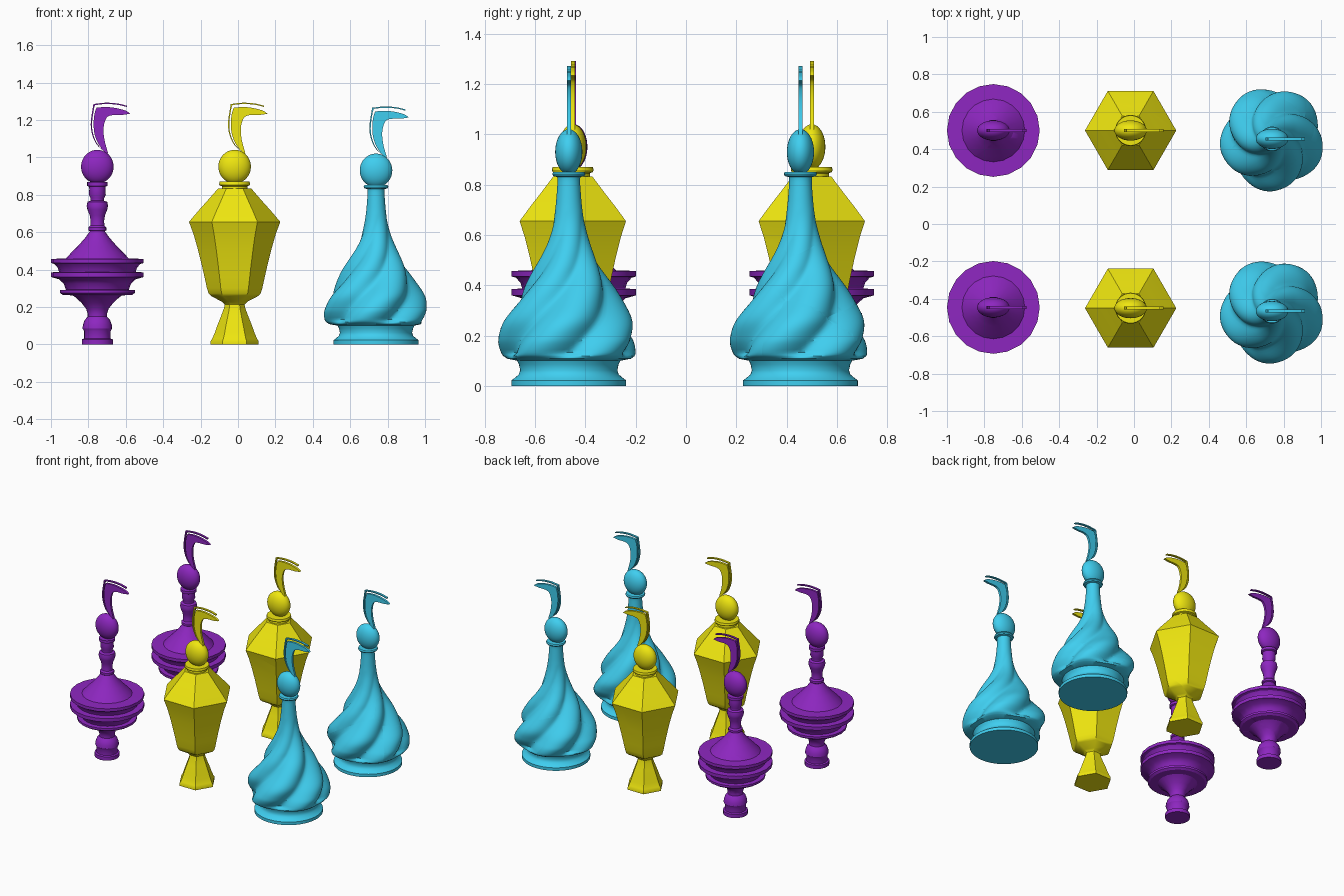
import bpy, bmesh, math, random
from mathutils import Vector

if "Cube" in bpy.data.objects:
    bpy.data.objects.remove(bpy.data.objects["Cube"])


def material(name, rgb):
    m = bpy.data.materials.new(name)
    m.diffuse_color = (*rgb, 1)
    m.use_nodes = True
    m.node_tree.nodes["Principled BSDF"].inputs["Base Color"].default_value = m.diffuse_color
    return m


PURPLE = material("purple", (0.27, 0.02, 0.53))
YELLOW = material("yellow", (0.87, 0.80, 0.005))
BLUE = material("blue", (0.05, 0.62, 0.87))


def finish(bm, name, mat, loc, angle=32):
    bmesh.ops.recalc_face_normals(bm, faces=bm.faces)
    me = bpy.data.meshes.new(name)
    bm.to_mesh(me)
    bm.free()
    me.materials.append(mat)
    me.shade_smooth()
    me.set_sharp_from_angle(angle=math.radians(angle))
    ob = bpy.data.objects.new(name, me)
    ob.location = loc
    bpy.context.collection.objects.link(ob)
    return ob


def smooth_path(pts, steps=5):
    """Catmull-Rom curve through the given 2D points."""
    p = [Vector(q) for q in pts]
    p = [2 * p[0] - p[1]] + p + [2 * p[-1] - p[-2]]
    out = []
    for a, b, c, d in zip(p, p[1:], p[2:], p[3:]):
        for i in range(steps):
            t = i / steps
            out.append(0.5 * (2 * b + (c - a) * t + (2 * a - 5 * b + 4 * c - d) * t * t
                              + (3 * b - a - 3 * c + d) * t ** 3))
    return [tuple(v) for v in out] + [tuple(pts[-1])]


def lathe(profile, sides, wave=lambda ang, z: 1.0):
    """Closed solid from (radius, z) points; wave scales the radius around the ring."""
    bm = bmesh.new()
    rings = []
    for r, z in profile:
        ring = []
        for i in range(sides):
            a = 2 * math.pi * i / sides
            k = r * wave(a, z)
            ring.append(bm.verts.new((k * math.cos(a), k * math.sin(a), z)))
        rings.append(ring)
    for lo, hi in zip(rings, rings[1:]):
        for i in range(sides):
            j = (i + 1) % sides
            bm.faces.new((lo[i], lo[j], hi[j], hi[i]))
    bm.faces.new(rings[0][::-1])
    bm.faces.new(rings[-1])
    bmesh.ops.recalc_face_normals(bm, faces=bm.faces)
    return bm


def shatter(bm, name, mat, loc, radius, zs, seed):
    """Split a solid into touching shards around scattered points."""
    rnd = random.Random(seed)
    pts = []
    for i, z in enumerate(zs):
        a = i * 2.4 + rnd.uniform(-0.4, 0.4)
        pts.append(Vector((radius * math.cos(a), radius * math.sin(a), z)))
    for i, p in enumerate(pts):
        part = bm.copy()
        for q in pts:
            if q is p:
                continue
            bmesh.ops.bisect_plane(part, geom=part.verts[:] + part.edges[:] + part.faces[:],
                                   plane_co=(p + q) / 2, plane_no=q - p, clear_outer=True)
            rim = [e for e in part.edges if e.is_boundary]
            if rim:
                bmesh.ops.holes_fill(part, edges=rim, sides=0)
        if part.faces:
            finish(part, f"{name}_shard_{i + 1}", mat, loc)
        else:
            part.free()
    bm.free()


def plate(outline, name, mat, loc, thick=0.016):
    """Flat outline in xz, extruded along y."""
    bm = bmesh.new()
    f = bm.faces.new([bm.verts.new((x, -thick / 2, z)) for x, z in outline])
    ext = bmesh.ops.extrude_face_region(bm, geom=[f])
    bmesh.ops.translate(bm, vec=(0, thick, 0),
                        verts=[v for v in ext["geom"] if isinstance(v, bmesh.types.BMVert)])
    finish(bm, name, mat, loc)


# curved plume above the stopper, relative to the stopper centre
BACK = [(.048, .07), (.008, .118), (-.014, .171), (-.020, .225), (-.016, .278), (-.005, .315)]
TOP = [(-.005, .315), (.043, .319), (.096, .314), (.15, .300), (.176, .283)]
INNER = [(.176, .283), (.134, .277), (.085, .276), (.053, .265), (.037, .23), (.033, .187),
         (.040, .134), (.058, .07)]
EDGE_SIDE = [(.042, .078), (-.003, .118), (-.029, .176), (-.035, .24), (-.021, .335)]
EDGE_TOP = [(-.021, .335), (.043, .342), (.107, .338), (.158, .326)]


def stopper(name, mat, x, y, z):
    bm = bmesh.new()
    bmesh.ops.create_uvsphere(bm, u_segments=32, v_segments=20, radius=1)
    bmesh.ops.scale(bm, vec=(.087, .054, .09), verts=bm.verts)
    finish(bm, name + "_stopper", mat, (x, y, z))
    plate(smooth_path(BACK)[:-1] + smooth_path(TOP)[:-1] + smooth_path(INNER),
          name + "_plume", mat, (x, y, z))
    # thin trim strip following the plume's outer edge
    side, top = smooth_path(EDGE_SIDE), smooth_path(EDGE_TOP)
    inner = [(px + .007, pz - .002) for px, pz in side[:-1]]
    under = [(px, pz - .007) for px, pz in top[1:]]
    corner = [(-.013, .328)]
    plate(side[:-1] + top + under[::-1] + corner + inner[::-1],
          name + "_plume_trim", mat, (x, y, z))


# purple bottle: stacked discs on a small foot
purple_profile = [
    (.083, 0), (.083, .027), (.071, .031), (.071, .07), (.079, .085), (.077, .105), (.068, .13),
    (.052, .148), (.052, .165), (.06, .19), (.085, .222), (.118, .252), (.132, .262),
    (.185, .264), (.2, .275), (.2, .29), (.168, .292), (.18, .325), (.205, .348),
    (.248, .36), (.248, .385), (.205, .387), (.212, .41), (.23, .43),
    (.248, .435), (.248, .457), (.168, .459), (.14, .49), (.1, .53), (.065, .57), (.04, .605),
    (.048, .61), (.048, .625), (.038, .635), (.036, .66), (.041, .69), (.053, .72),
    (.057, .74), (.053, .762), (.036, .768), (.036, .782), (.045, .80), (.043, .83),
    (.044, .843), (.054, .848), (.054, .867)]

# yellow bottle: six-sided body
yellow_profile = [
    (.128, 0), (.128, .018), (.12, .03), (.107, .06), (.093, .10), (.073, .15), (.058, .19),
    (.053, .212), (.068, .228), (.125, .258), (.139, .272), (.148, .30), (.161, .36),
    (.177, .43), (.197, .51), (.22, .59), (.244, .655), (.195, .713), (.15, .763),
    (.115, .803), (.09, .832)]
yellow_neck = [(.07, .80), (.068, .845), (.08, .85), (.083, .858), (.08, .87), (.06, .87)]

# blue bottle: round foot, five twisted lobes, slim neck
blue_body = smooth_path([
    (.25, .108), (.272, .125), (.281, .165), (.278, .20), (.262, .26), (.218, .335), (.18, .40),
    (.145, .455), (.115, .505), (.091, .555), (.075, .60), (.062, .65), (.054, .70),
    (.049, .75), (.045, .81), (.046, .83)], 4)
blue_profile = [(.228, 0), (.228, .022), (.217, .03), (.199, .045), (.193, .062),
                (.198, .085), (.205, .10)] + blue_body + [
    (.062, .834), (.066, .842), (.062, .851)]


def lobes(ang, z):
    fade = min(1, max(0, (z - .1) / .03)) * min(1, max(0, (.70 - z) / .25))
    phi = ang - math.radians(45) - 4.3 * (z - .16)
    f = math.sqrt(math.cos(2.5 * phi) ** 2 + .03) / math.sqrt(1.03)
    return 1 - .24 * fade * (1 - f)


# front row is whole, back row is the same bottles cracked into shards
for row, (py, yy, by) in {"front": (-.446, -.45, -.466), "back": (.5, .5, .455)}.items():
    jobs = [("purple_bottle", PURPLE, -.752, py, lathe(purple_profile, 20), .13,
             (.12, .33, .40, .36, .44, .70), .95),
            ("yellow_bottle", YELLOW, -.018, yy, lathe(yellow_profile, 6), .11,
             (.12, .36, .45, .58, .66, .72, .60), .95),
            ("blue_bottle", BLUE, .738, by, lathe(blue_profile, 80, lobes), .12,
             (.14, .20, .17, .36, .42, .74, .30), .93)]
    for n, (name, mat, x, y, bm, rad, zs, sz) in enumerate(jobs):
        full = f"{row}_{name}"
        if row == "front":
            finish(bm, full, mat, (x, y, 0))
        else:
            shatter(bm, full, mat, (x, y, 0), rad, zs, n + 3)
        if name == "yellow_bottle":
            finish(lathe(yellow_neck, 32), full + "_neck", mat, (x, y, 0))
        stopper(full, mat, x, y, sz)
